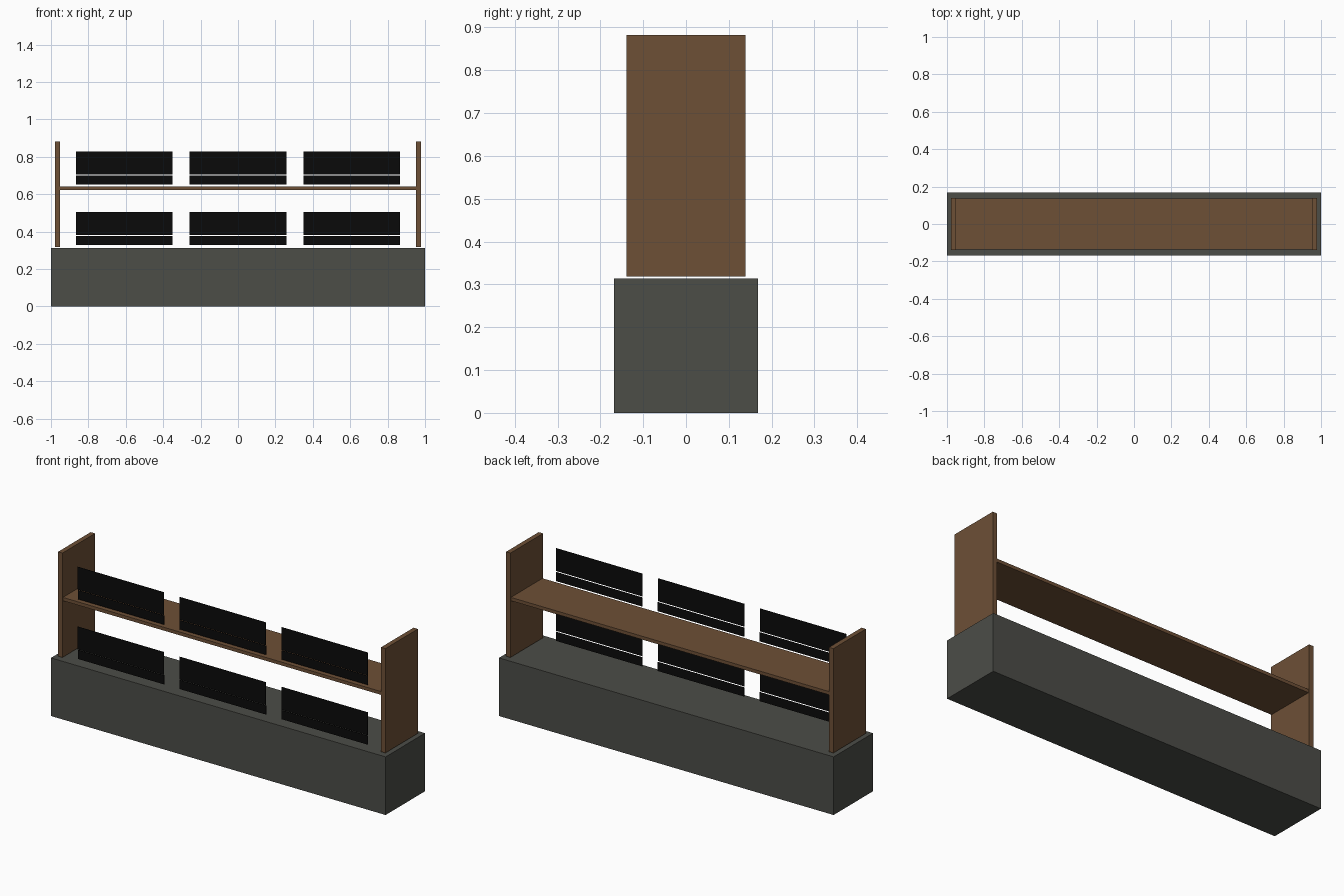
import bpy

cube = bpy.data.objects.get("Cube")
if cube:
    bpy.data.objects.remove(cube, do_unlink=True)


def material(name, rgb):
    mat = bpy.data.materials.new(name)
    mat.use_nodes = True
    colour = (*rgb, 1.0)
    mat.diffuse_color = colour
    mat.node_tree.nodes["Principled BSDF"].inputs["Base Color"].default_value = colour
    return mat


def box(name, low, high, mat):
    """Box between two opposite corners."""
    bpy.ops.mesh.primitive_cube_add(size=1)
    obj = bpy.context.object
    obj.name = name
    obj.location = [(a + b) / 2 for a, b in zip(low, high)]
    obj.scale = [b - a for a, b in zip(low, high)]
    bpy.ops.object.transform_apply(location=False, rotation=False, scale=True)
    obj.data.materials.append(mat)
    return obj


stone = material("dark grey stone", (0.072, 0.074, 0.064))
wood = material("brown wood", (0.155, 0.080, 0.037))
black = material("black", (0.003, 0.003, 0.003))

# Solid base block
box("base", (-1, -0.168, 0), (1, 0.168, 0.314), stone)

# Upright end boards, just clear of the base
for side, x in (("right", -0.965), ("left", 0.965)):
    box(f"{side}_end_board", (x - 0.013, -0.139, 0.318), (x + 0.013, 0.139, 0.882), wood)

# Shelf between the end boards
box("shelf", (-0.952, -0.135, 0.623), (0.952, 0.135, 0.641), wood)

# Two rows of three thin panels, each a tall slat above a short slat set slightly back
for row, z in (("lower", 0.329), ("upper", 0.652)):
    for place, x in (("right", -0.609), ("middle", 0), ("left", 0.609)):
        x0, x1 = x - 0.258, x + 0.258
        box(f"{row}_{place}_short_slat", (x0, -0.129, z), (x1, -0.127, z + 0.049), black)
        box(f"{row}_{place}_tall_slat", (x0, -0.132, z + 0.053), (x1, -0.130, z + 0.176), black)
